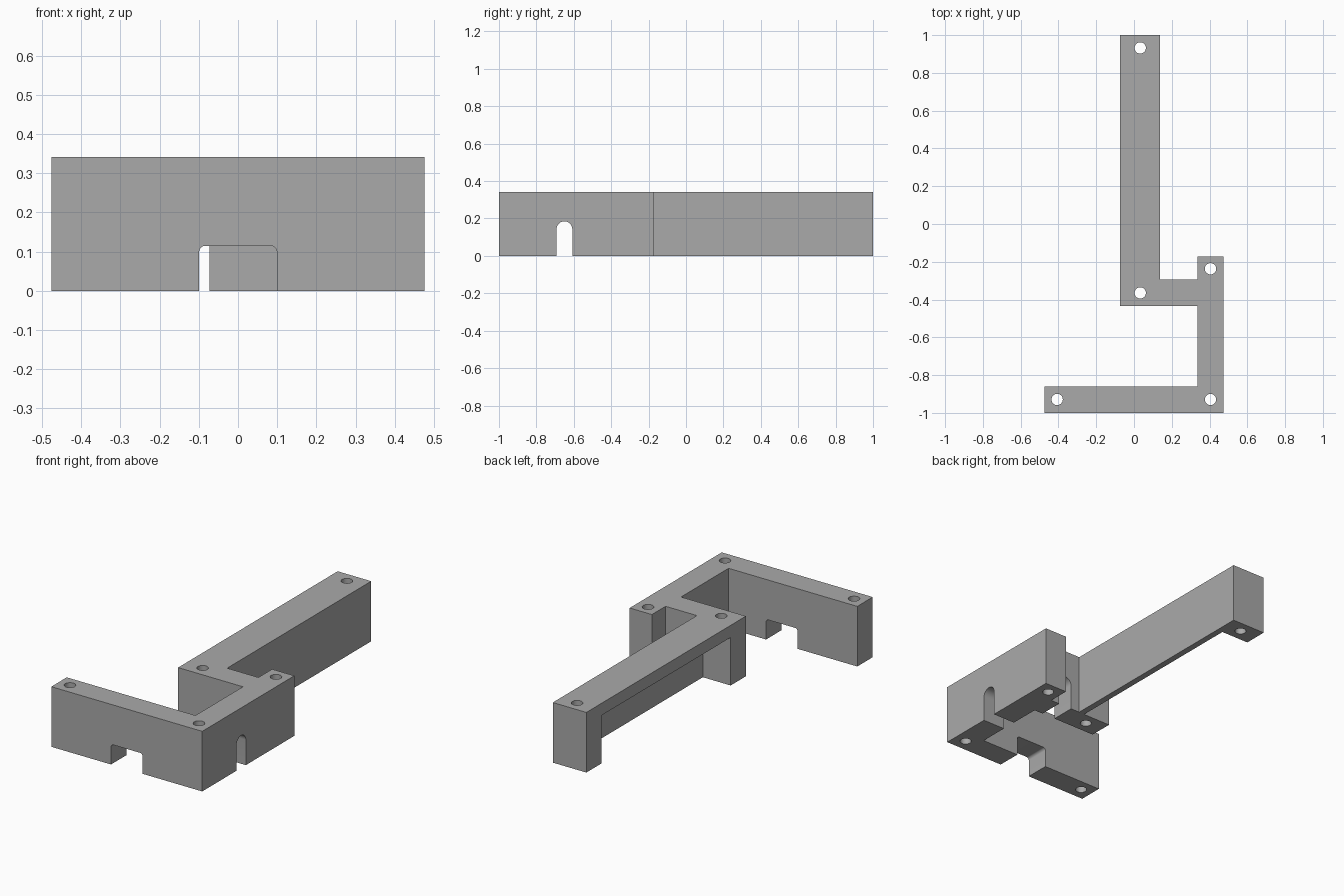
import bpy, bmesh, math
from mathutils import Vector

if "Cube" in bpy.data.objects:
    bpy.data.objects.remove(bpy.data.objects["Cube"])

H = 0.342  # overall height


def prism(name, pts, axis, lo, hi):
    """Extrude a 2D profile along an axis ('x': pts=(y,z), 'y': (x,z), 'z': (x,y))."""
    place = {'x': lambda a, b, t: (t, a, b),
             'y': lambda a, b, t: (a, t, b),
             'z': lambda a, b, t: (a, b, t)}[axis]
    bm = bmesh.new()
    face = bm.faces.new([bm.verts.new(place(a, b, lo)) for a, b in pts])
    ext = bmesh.ops.extrude_face_region(bm, geom=[face])
    verts = [g for g in ext['geom'] if isinstance(g, bmesh.types.BMVert)]
    bmesh.ops.translate(bm, verts=verts, vec=Vector(place(0, 0, hi - lo)))
    bmesh.ops.recalc_face_normals(bm, faces=bm.faces[:])
    me = bpy.data.meshes.new(name)
    bm.to_mesh(me)
    bm.free()
    ob = bpy.data.objects.new(name, me)
    bpy.context.collection.objects.link(ob)
    return ob


def arc(cx, cy, r, a0, a1, n):
    return [(cx + r * math.cos(math.radians(a0 + (a1 - a0) * i / n)),
             cy + r * math.sin(math.radians(a0 + (a1 - a0) * i / n))) for i in range(n + 1)]


def slot(c, half, top, r):
    """Slot profile, open at the floor, with rounded upper corners."""
    right = arc(c + half - r, top - r, r, 0, 90, 10)
    left = arc(c - half + r, top - r, r, 90, 180, 10)
    if half - r < 1e-6:
        left = left[1:]
    return [(c - half, -0.1), (c + half, -0.1)] + right + left


# Bracket body: long bar, short link, side bar and front bar in one outline
outline = [(-0.475, -1), (0.475, -1), (0.475, -0.172), (0.335, -0.172), (0.335, -0.295),
           (0.138, -0.295), (0.138, 1), (-0.073, 1), (-0.073, -0.434), (0.335, -0.434),
           (0.335, -0.861), (-0.475, -0.861)]
body = prism("bracket_body", outline, 'z', 0, H)

cutters = [
    # Undercut beneath the long bar, open to the left
    prism("undercut", [(-0.3, -0.297), (0.102, -0.297), (0.102, 0.863), (-0.3, 0.863)],
          'z', -0.1, 0.273),
    # Wide slot in the front bar
    prism("front_slot", slot(0, 0.099, 0.115, 0.016), 'y', -1.1, -0.7),
    # Arched slots in the side bar and the link
    prism("side_arch", slot(-0.65, 0.042, 0.185, 0.042), 'x', 0.25, 0.6),
    prism("link_arch", slot(0.237, 0.042, 0.185, 0.042), 'y', -0.55, -0.2),
]
# Vertical screw holes
for x, y in [(0.033, 0.932), (0.033, -0.365), (0.405, -0.237), (0.405, -0.929), (-0.407, -0.929)]:
    cutters.append(prism("screw_hole", arc(x, y, 0.03, 0, 348.75, 31), 'z', -0.1, 0.5))

bpy.context.view_layer.objects.active = body
body.select_set(True)
for c in cutters:
    c.hide_render = True
    mod = body.modifiers.new(c.name, 'BOOLEAN')
    mod.operation, mod.solver, mod.object = 'DIFFERENCE', 'EXACT', c
    bpy.ops.object.modifier_apply(modifier=mod.name)
    bpy.data.objects.remove(c)

# Single grey colour, smooth holes with sharp edges
grey = bpy.data.materials.new("light_grey")
grey.diffuse_color = (0.40, 0.40, 0.40, 1)
grey.use_nodes = True
grey.node_tree.nodes["Principled BSDF"].inputs["Base Color"].default_value = grey.diffuse_color
body.data.materials.clear()
body.data.materials.append(grey)
for o in bpy.context.selected_objects:
    o.select_set(o == body)
bpy.ops.object.shade_smooth_by_angle(angle=math.radians(30))
